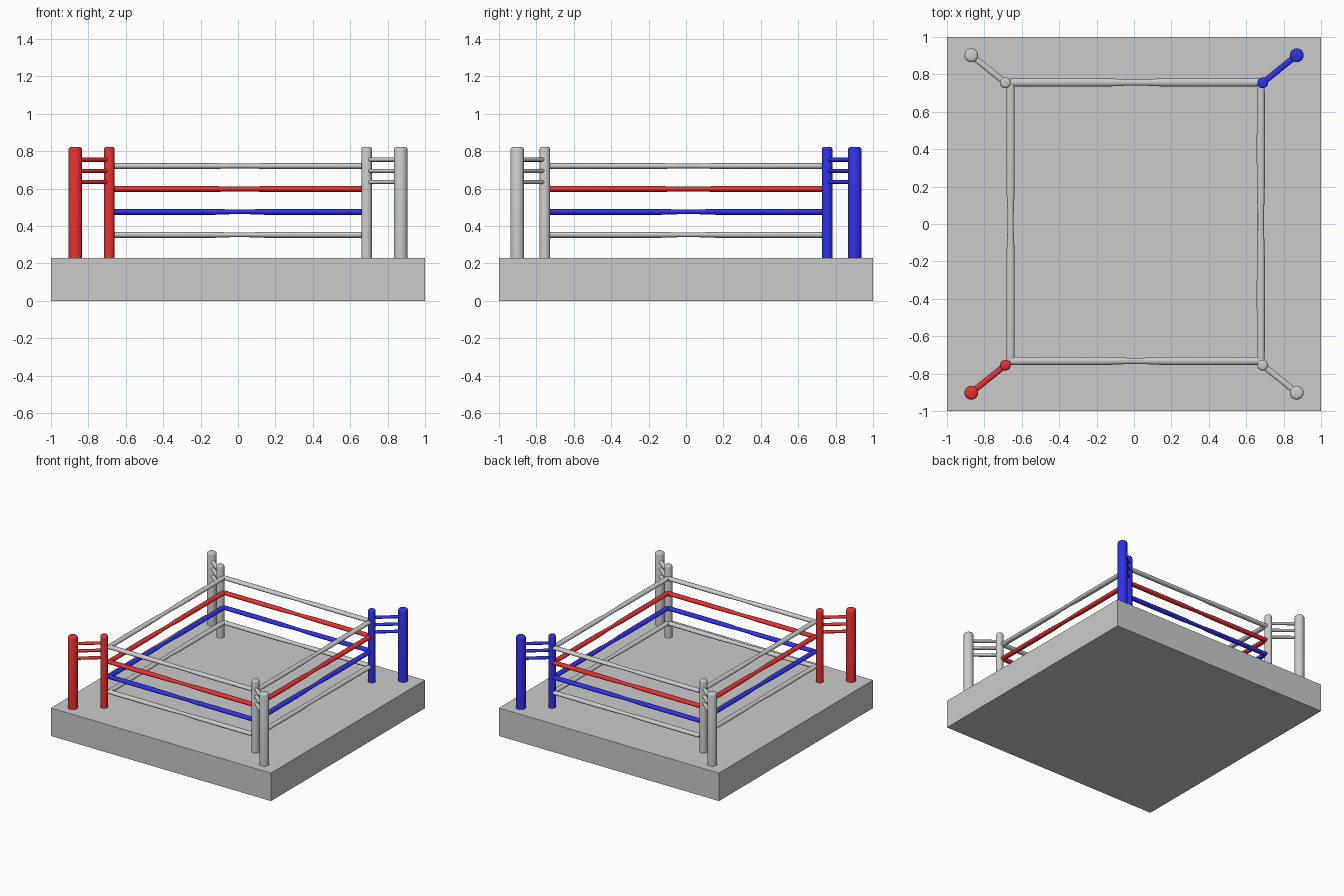
import bpy, bmesh, math
from mathutils import Vector

if "Cube" in bpy.data.objects:
    bpy.data.objects.remove(bpy.data.objects["Cube"])

SIDES = 20


def material(name, rgb):
    m = bpy.data.materials.new(name)
    m.diffuse_color = (*rgb, 1)
    m.use_nodes = True
    m.node_tree.nodes["Principled BSDF"].inputs["Base Color"].default_value = m.diffuse_color
    return m


RED = material("red", (0.8, 0.03, 0.03))
BLUE = material("blue", (0.03, 0.03, 0.8))


def tube(name, a, b, r, mat=None, profile=((0, 1), (1, 1)), flat=1.0):
    """Capped tube from a to b; profile = (position, radius factor) pairs."""
    a, b = Vector(a), Vector(b)
    d = (b - a).normalized()
    side = d.cross((0, 0, 1)) if abs(d.z) < 0.9 else Vector((1, 0, 0))
    side.normalize()
    up = side.cross(d)
    bm = bmesh.new()
    rings = []
    for t, f in profile:
        c = a.lerp(b, t)
        rings.append([bm.verts.new(c + r * f * (math.cos(w) * side + flat * math.sin(w) * up))
                      for w in (2 * math.pi * i / SIDES for i in range(SIDES))])
    for lo, hi in zip(rings, rings[1:]):
        for i in range(SIDES):
            j = (i + 1) % SIDES
            bm.faces.new((lo[i], lo[j], hi[j], hi[i]))
    bm.faces.new(rings[0])
    bm.faces.new(rings[-1])
    bmesh.ops.recalc_face_normals(bm, faces=bm.faces)
    me = bpy.data.meshes.new(name)
    bm.to_mesh(me)
    bm.free()
    ob = bpy.data.objects.new(name, me)
    bpy.context.collection.objects.link(ob)
    if mat:
        me.materials.append(mat)
    bpy.ops.object.select_all(action='DESELECT')
    ob.select_set(True)
    bpy.context.view_layer.objects.active = ob
    bpy.ops.object.shade_smooth_by_angle(angle=math.radians(40))


# Platform
DECK = 0.23
bpy.ops.mesh.primitive_cube_add(size=1, location=(0, 0, DECK / 2))
platform = bpy.context.object
platform.name = "platform"
platform.scale = (2, 2, DECK)

# Corner posts with rounded tops, joined by three short ties
ROUND_TOP = ((0, 1), (0.975, 1), (0.988, 0.93), (0.996, 0.8), (1, 0.6))
for sx in (-1, 1):
    for sy in (-1, 1):
        mat = {(-1, -1): RED, (1, 1): BLUE}.get((sx, sy))
        ox, oy, ix, iy = sx * 0.87, sy * 0.902, sx * 0.688, sy * 0.755
        tube("outer_post", (ox, oy, DECK), (ox, oy, 0.823), 0.037, mat, ROUND_TOP)
        tube("inner_post", (ix, iy, DECK), (ix, iy, 0.823), 0.029, mat, ROUND_TOP)
        for z in (0.635, 0.695, 0.755):
            tube("post_tie", (ox, oy, z), (ix, iy, z), 0.016, mat, flat=0.7)

# Four levels of ropes, slightly pinched in the middle
PINCH = ((0, 0.95), (0.25, 1), (0.4, 0.95), (0.47, 0.75), (0.53, 0.75),
         (0.6, 0.95), (0.75, 1), (1, 0.95))
X0, X1, Y0, Y1 = -0.66, 0.678, -0.732, 0.757
corners = [(X0, Y0), (X1, Y0), (X1, Y1), (X0, Y1)]
for z, mat in ((0.353, None), (0.476, BLUE), (0.598, RED), (0.721, None)):
    for i, side in enumerate(("front", "right", "back", "left")):
        tube(side + "_rope", (*corners[i], z), (*corners[(i + 1) % 4], z),
             0.022, mat, PINCH, flat=0.75)
